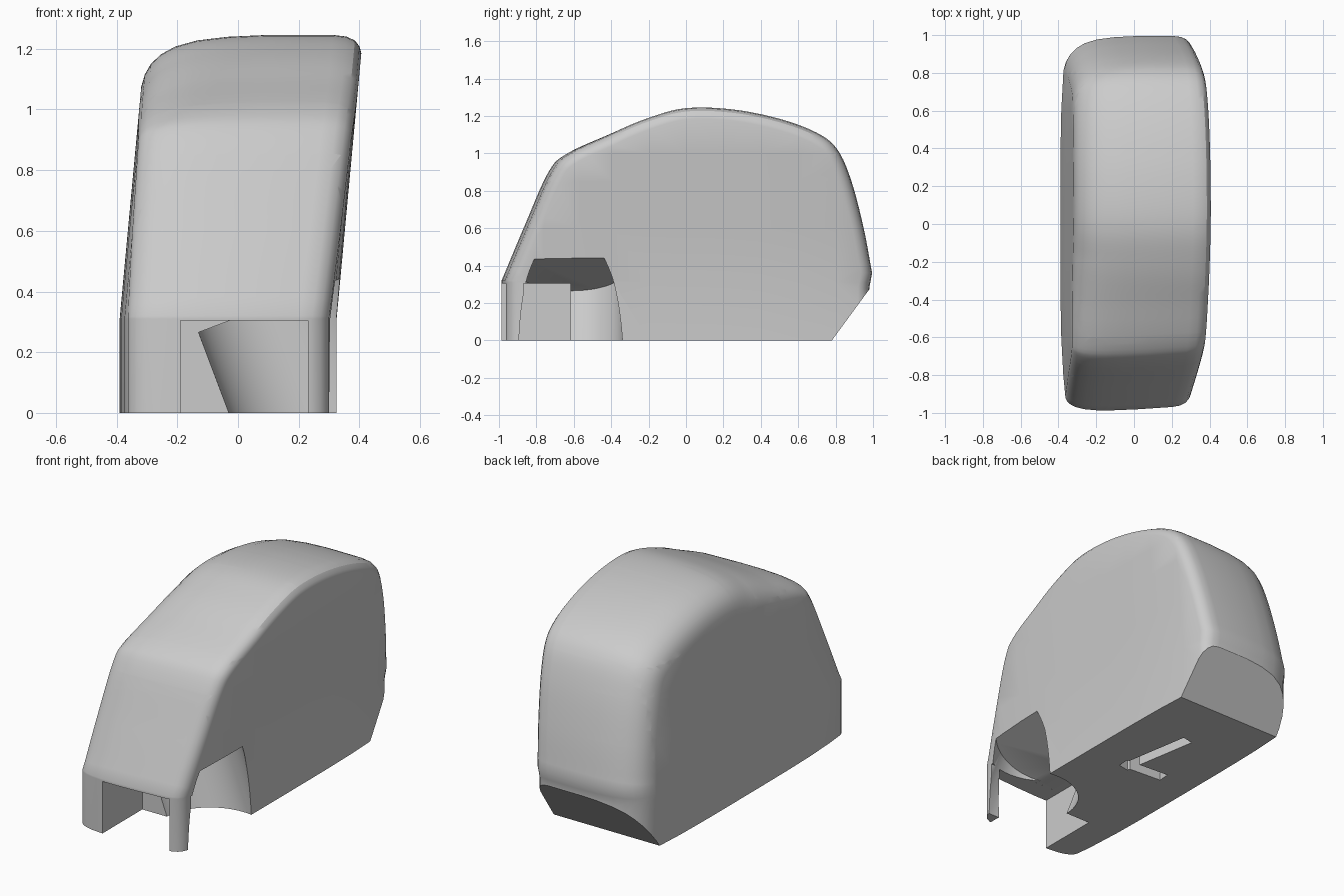
import bpy, bmesh, math
from mathutils import Vector, Matrix

cube = bpy.data.objects.get("Cube")
if cube:
    bpy.data.objects.remove(cube)

grey = bpy.data.materials.new("light grey")
grey.use_nodes = True
grey.diffuse_color = (0.6, 0.6, 0.6, 1)
grey.node_tree.nodes["Principled BSDF"].inputs["Base Color"].default_value = (0.6, 0.6, 0.6, 1)


def make_object(name, bm):
    bmesh.ops.recalc_face_normals(bm, faces=bm.faces)
    mesh = bpy.data.meshes.new(name)
    bm.to_mesh(mesh)
    bm.free()
    mesh.materials.append(grey)
    obj = bpy.data.objects.new(name, mesh)
    bpy.context.collection.objects.link(obj)
    return obj


def clamp(v):
    return max(0.0, min(1.0, v))


def smooth_path(pts, steps=5):
    """Catmull-Rom curve through the points."""
    pts = [Vector(p) for p in pts]
    ext = [2 * pts[0] - pts[1]] + pts + [2 * pts[-1] - pts[-2]]
    out = []
    for a, b, c, d in zip(ext, ext[1:], ext[2:], ext[3:]):
        for k in range(steps):
            t = k / steps
            out.append(0.5 * (2 * b + (c - a) * t + (2 * a - 5 * b + 4 * c - d) * t ** 2
                              + (3 * b - a - 3 * c + d) * t ** 3))
    return out + [pts[-1]]


# Side profile (y, z): straight base front, curved roof, straight base back
roof = [(-1, .32), (-.87, .63), (-.75, .9), (-.65, 1.0), (-.42, 1.1), (-.2, 1.19), (0, 1.242),
        (.25, 1.235), (.5, 1.185), (.7, 1.11), (.81, 1.02), (.885, .85), (.95, .6), (.995, .36)]
profile = [Vector((-1, -.3))] + smooth_path(roof) + [Vector((.98, .28)), Vector((.98, -.3))]

# Cross-section (x, inset): broad rounding on one flank, tight on the other
LEFT, RIGHT = -.39, .325
section = [(LEFT, .17), (LEFT + .008, .13), (LEFT + .025, .095), (LEFT + .055, .064),
           (LEFT + .1, .038), (LEFT + .17, .018), (LEFT + .27, .006), (LEFT + .4, 0),
           (RIGHT - .1, 0), (RIGHT - .055, .005), (RIGHT - .025, .018), (RIGHT - .008, .038),
           (RIGHT, .06)]

# Shell lofted across the width
bm = bmesh.new()
rows = []
n = len(profile)
for x, inset in section:
    row = []
    for i, p in enumerate(profile):
        tangent = (profile[min(i + 1, n - 1)] - profile[max(i - 1, 0)]).normalized()
        inward = Vector((tangent.y, -tangent.x))
        amount = inset * (.5 + .5 * clamp((p.x + .7) / .5)) if x < 0 else inset
        q = p + inward * amount
        row.append(bm.verts.new((x, q.x, q.y)))
    rows.append(row)
for a, b in zip(rows, rows[1:]):
    for i in range(n):
        j = (i + 1) % n
        bm.faces.new((a[i], a[j], b[j], b[i]))
bm.faces.new(rows[0])
bm.faces.new(rows[-1][::-1])


def slice_mesh(co, normal, cut=False):
    geom = bm.verts[:] + bm.edges[:] + bm.faces[:]
    res = bmesh.ops.bisect_plane(bm, geom=geom, dist=1e-5, plane_co=co,
                                 plane_no=normal, clear_outer=cut)
    if cut:
        edges = [e for e in res["geom_cut"] if isinstance(e, bmesh.types.BMEdge)]
        bmesh.ops.contextual_create(bm, geom=edges)


# Split the flanks so they can bend, then lean and bow the shell
for z in (.31, .6, .85, 1.0):
    slice_mesh((0, 0, z), (0, 0, 1))
for k in range(-4, 5):
    slice_mesh((0, k * .2, 0), (0, 1, 0))
for v in bm.verts:
    x, y, z = v.co
    bow = 1 - .1 * abs(y) ** 4
    v.co.y += .06 * (x + .3) * clamp((-y - .3) / .4)
    v.co.x = x * bow + .093 * max(0, z - .31)

# Flat underside and sloped rear undercut
slice_mesh((0, 0, 0), (0, 0, -1), True)
slice_mesh((0, .78, 0), (0, .28, -.205), True)
body = make_object("shell_body", bm)


# Cutters
def box_cutter(name, lo, hi, turn=0):
    b = bmesh.new()
    lo, hi = Vector(lo), Vector(hi)
    size = hi - lo
    bmesh.ops.create_cube(b, size=1, matrix=Matrix.Translation((lo + hi) / 2)
                          @ Matrix.Diagonal((*size, 1)))
    bmesh.ops.rotate(b, verts=b.verts, matrix=Matrix.Rotation(turn, 3, 'Z'), cent=(.09, -.02, 0))
    return make_object(name, b)


def drill_cutter():
    """Leaning round bore with a flat end."""
    b = bmesh.new()
    axis = Vector((.353, 0, -.935))
    centre = Vector((.132, -.615, .364)) + axis * .5
    turn = Vector((0, 0, 1)).rotation_difference(axis).to_matrix().to_4x4()
    bmesh.ops.create_cone(b, cap_ends=True, segments=64, radius1=.28, radius2=.28, depth=1,
                          matrix=Matrix.Translation(centre) @ turn)
    return make_object("bore_cutter", b)


cutters = [
    box_cutter("front_notch_cutter", (-.19, -1.3, -.2), (.23, -.8, .305)),
    box_cutter("side_notch_cutter", (-.19, -.87, -.2), (.8, -.617, .3052)),
    drill_cutter(),
    box_cutter("slot_long_cutter", (.02, -.02, -.2), (.09, .45, .12), math.radians(9.5)),
    box_cutter("slot_short_cutter", (-.19, -.02, -.2), (.088, .05, .1202), math.radians(-4)),
]
bpy.context.view_layer.objects.active = body
body.select_set(True)
for c in cutters:
    mod = body.modifiers.new(c.name, 'BOOLEAN')
    mod.operation = 'DIFFERENCE'
    mod.solver = 'EXACT'
    mod.object = c
    bpy.ops.object.modifier_apply(modifier=mod.name)
    bpy.data.objects.remove(c)

bpy.ops.object.shade_smooth_by_angle(angle=math.radians(28))
